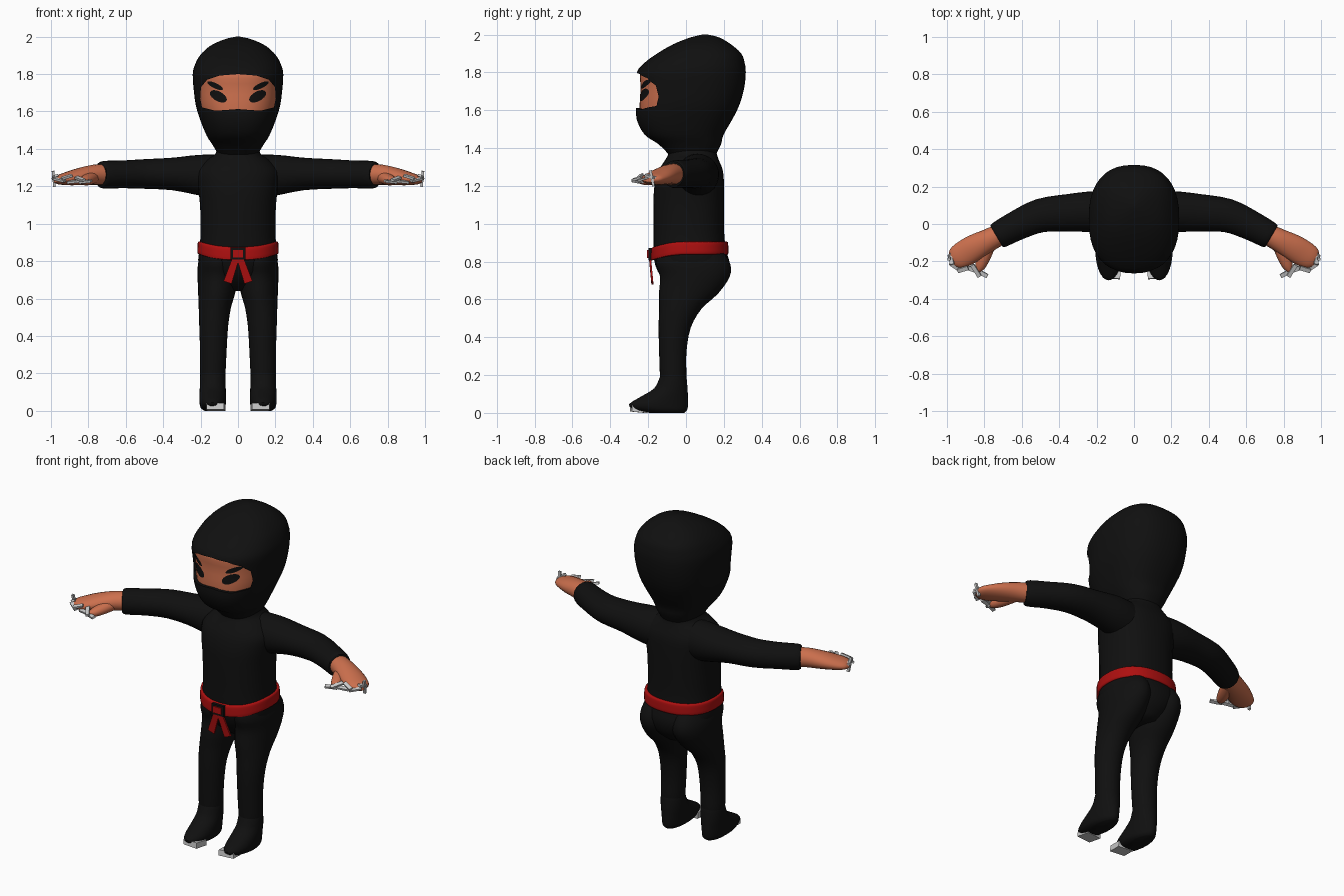
import bpy, bmesh, math
from mathutils import Vector, Matrix
from mathutils.bvhtree import BVHTree

if "Cube" in bpy.data.objects:
    bpy.data.objects.remove(bpy.data.objects["Cube"], do_unlink=True)


def material(name, rgb):
    m = bpy.data.materials.new(name)
    m.use_nodes = True
    m.diffuse_color = (*rgb, 1)
    m.node_tree.nodes["Principled BSDF"].inputs["Base Color"].default_value = (*rgb, 1)
    return m


BLACK = material("black cloth", (0.005, 0.005, 0.005))
RED = material("red belt", (0.42, 0.005, 0.005))
SKIN = material("skin", (0.6, 0.16, 0.075))
STEEL = material("pale steel", (0.6, 0.6, 0.6))


def finish(name, bm, mat, smooth=True):
    bmesh.ops.recalc_face_normals(bm, faces=bm.faces)
    me = bpy.data.meshes.new(name)
    bm.to_mesh(me)
    bm.free()
    ob = bpy.data.objects.new(name, me)
    bpy.context.collection.objects.link(ob)
    me.materials.append(mat)
    if smooth:
        bpy.ops.object.select_all(action='DESELECT')
        ob.select_set(True)
        bpy.context.view_layer.objects.active = ob
        bpy.ops.object.shade_smooth_by_angle(angle=math.radians(50))
    return ob


def refine(rows, steps=3):
    """Smooth interpolation through the key sections."""
    out = []
    for i in range(len(rows) - 1):
        a, b, c, d = (rows[max(0, min(j, len(rows) - 1))] for j in range(i - 1, i + 3))
        for k in range(steps):
            t = k / steps
            out.append([q + t * (r - p) / 2 + t * t * (p - 2.5 * q + 2 * r - s / 2)
                        + t ** 3 * (1.5 * (q - r) + (s - p) / 2) for p, q, r, s in zip(a, b, c, d)])
    return out + [list(rows[-1])]


def skin_rings(name, sections, mat, sides=28, power=2.0, dip=None):
    """Joins oval sections, each given as centre and two radius vectors."""
    bm = bmesh.new()
    rings = []
    for centre, u, v in sections:
        ring = []
        for k in range(sides):
            t = math.tau * k / sides
            c, s = math.cos(t), math.sin(t)
            e = 2 / power
            p = centre + u * math.copysign(abs(c) ** e, c) + v * math.copysign(abs(s) ** e, s)
            if dip:
                p.z += dip(p)
            ring.append(bm.verts.new(p))
        rings.append(ring)
    for lo, hi in zip(rings, rings[1:]):
        for k in range(sides):
            n = (k + 1) % sides
            bm.faces.new((lo[k], lo[n], hi[n], hi[k]))
    bm.faces.new(rings[0])
    bm.faces.new(rings[-1])
    return finish(name, bm, mat)


def upright(name, rows, mat, x=0, **kw):
    """Rows: z, y centre, x radius, y radius, and optional x centre."""
    secs = [(Vector((r[4] if len(r) > 4 else x, r[1], r[0])), Vector((r[2], 0, 0)), Vector((0, r[3], 0)))
            for r in refine(rows)]
    return skin_rings(name, secs, mat, **kw)


def limb(name, rows, mat, side, **kw):
    """Rows: x, y, z, flat radius, vertical radius along a path."""
    rows = refine(rows)
    pts = [Vector((side * r[0], r[1], r[2])) for r in rows]
    secs = []
    for i, r in enumerate(rows):
        d = pts[min(i + 1, len(pts) - 1)] - pts[max(i - 1, 0)]
        u = Vector((d.y, -d.x, 0)).normalized()
        secs.append((pts[i], u * r[3], Vector((0, 0, r[4]))))
    return skin_rings(name, secs, mat, **kw)


def box(name, centre, size, mat, angles=(0, 0, 0), taper=1.0):
    bm = bmesh.new()
    bmesh.ops.create_cube(bm, size=1)
    rot = Matrix.Rotation(angles[2], 4, 'Z') @ Matrix.Rotation(angles[1], 4, 'Y') @ Matrix.Rotation(angles[0], 4, 'X')
    for v in bm.verts:
        if v.co.z < 0:
            v.co.x *= taper
        v.co = rot @ Vector(a * b for a, b in zip(v.co, size)) + Vector(centre)
    return finish(name, bm, mat, smooth=False)


# Hood with a face opening, and the face inside it
head = [(1.36, .035, .1, .12), (1.42, .02, .135, .165), (1.47, -.01, .167, .208), (1.55, -.008, .2, .252),
        (1.63, .01, .225, .273), (1.72, .025, .237, .283), (1.8, .028, .242, .288), (1.85, .045, .23, .265),
        (1.9, .07, .203, .222), (1.95, .085, .15, .15), (1.985, .1, .075, .075), (2.0, .1, .012, .012)]
hood = upright("hood", head, BLACK, sides=40, power=2.4)
half = [(0, 1.8), (.1, 1.792), (.165, 1.77), (.198, 1.73), (.202, 1.67), (.192, 1.622), (.12, 1.604), (0, 1.613)]
outline = half + [(-x, z) for x, z in half[-2:0:-1]]
bm = bmesh.new()
front = bm.faces.new([bm.verts.new((x, -.5, z)) for x, z in outline])
pushed = bmesh.ops.extrude_face_region(bm, geom=[front])["geom"]
bmesh.ops.translate(bm, vec=(0, .4, 0), verts=[g for g in pushed if isinstance(g, bmesh.types.BMVert)])
cutter = finish("face_opening_cutter", bm, BLACK, smooth=False)
cutter.hide_render = True
cut = hood.modifiers.new("opening", 'BOOLEAN')
cut.object, cut.operation, cut.solver = cutter, 'DIFFERENCE', 'EXACT'
bpy.context.view_layer.objects.active = hood
bpy.ops.object.modifier_apply(modifier="opening")
bpy.data.objects.remove(cutter, do_unlink=True)
face = upright("face", [(z, y, a - .014, b - .018) for z, y, a, b in head[3:8]], SKIN, sides=40, power=2.4)

# Painted eyes and brows, laid on the face
tree = BVHTree.FromPolygons([v.co for v in face.data.vertices], [p.vertices for p in face.data.polygons])


def painted(name, x, z, length, height, tilt, side):
    bm = bmesh.new()

    def place(t, f):
        a, b = f * length * math.cos(t), f * height * math.sin(t)
        px = side * (x + a * math.cos(tilt) - b * math.sin(tilt))
        pz = z + a * math.sin(tilt) + b * math.cos(tilt)
        hit = tree.ray_cast(Vector((px, -1, pz)), Vector((0, 1, 0)))[0]
        return bm.verts.new((px, hit.y - .005, pz))
    n = 20
    mid = place(0, 0)
    inner, outer = ([place(math.tau * k / n, f) for k in range(n)] for f in (.5, 1))
    for k in range(n):
        j = (k + 1) % n
        bm.faces.new((mid, inner[k], inner[j]))
        bm.faces.new((inner[k], outer[k], outer[j], inner[j]))
    for f in bm.faces:
        f.normal_update()
    ob = finish(name, bm, BLACK)
    if sum(p.normal.y for p in ob.data.polygons) > 0:
        ob.data.flip_normals()


# Torso and neck
upright("torso", [(.64, .05, .06, .1), (.7, .045, .14, .165), (.78, .035, .208, .197), (.86, .02, .207, .192),
                  (.95, .015, .2, .187), (1.1, .015, .203, .187), (1.2, .017, .215, .184), (1.28, .025, .22, .17),
                  (1.34, .032, .17, .14), (1.375, .035, .12, .127), (1.44, .035, .11, .12)],
        BLACK, power=2.3)

# Belt, lower at the front, with knot and tails
upright("belt", [(z, .019, a, b) for z, a, b in ((.838, .2, .19), (.84, .216, .204), (.87, .217, .205),
                                                 (.902, .214, .202), (.904, .2, .19))],
        RED, sides=40, power=2.3, dip=lambda p: -.035 * max(0, -p.y / .19) ** 2)
box("knot_border", (0, -.188, .84), (.08, .02, .064), BLACK)
box("knot", (0, -.195, .84), (.056, .02, .04), RED)

for side, word in ((1, "left"), (-1, "right")):
    painted(word + "_eye", .105, 1.681, .05, .026, .5, side)
    painted(word + "_brow", .122, 1.738, .046, .014, .45, side)
    box(word + "_belt_tail", (side * .034, -.184, .75), (.036, .01, .135), RED,
        (.09, -side * .33, 0), taper=1.25)

    # Leg and shoe
    upright(word + "_leg", [(.16, -.068, .062, .066, .135), (.2, -.068, .068, .07, .135),
                            (.32, -.07, .071, .072, .132), (.45, -.06, .077, .085, .13),
                            (.55, -.03, .086, .112, .124), (.63, .013, .099, .156, .114),
                            (.72, .047, .107, .184, .109), (.79, .037, .105, .196, .108),
                            (.86, .02, .09, .17, .1)], BLACK, x=.13 * side) if side > 0 else None
    upright(word + "_shoe", [(0, -.1, .045, .09), (.015, -.132, .064, .138), (.045, -.145, .071, .156),
                             (.085, -.115, .071, .125), (.13, -.08, .069, .088), (.19, -.068, .067, .07),
                             (.205, -.068, .06, .062)], BLACK, x=.135 * side)
    box(word + "_toe_plate", (side * .118, -.248, .02), (.095, .085, .034), STEEL, (-.1, 0, side * .1))

    # Sleeve, hand and thumb
    limb(word + "_sleeve", [(.08, .055, 1.25, .11, .12), (.21, .065, 1.26, .11, .108), (.35, .06, 1.266, .1, .087),
                            (.5, .045, 1.266, .09, .079), (.62, -.005, 1.264, .08, .074),
                            (.715, -.055, 1.262, .073, .074), (.735, -.066, 1.262, .066, .066)], BLACK, side)
    limb(word + "_hand", [(.69, -.042, 1.262, .055, .055), (.77, -.083, 1.262, .061, .054),
                          (.85, -.125, 1.252, .07, .046), (.91, -.16, 1.242, .07, .036),
                          (.955, -.184, 1.236, .058, .026), (.978, -.196, 1.234, .03, .014)], SKIN, side, sides=20)
    limb(word + "_thumb", [(.77, -.1, 1.25, .035, .035), (.8, -.17, 1.238, .036, .032),
                           (.822, -.225, 1.23, .028, .024), (.834, -.252, 1.228, .012, .012)], SKIN, side, sides=16)

    # Steel finger blades: x, y, z, length, turn, pitch
    blades = [(.815, -.262, 1.225, .07, .5, .1), (.845, -.25, 1.24, .075, 1.0, -.2), (.878, -.238, 1.225, .07, .35, .1),
              (.915, -.243, 1.25, .06, -.3, .3), (.955, -.228, 1.235, .07, .6, -.2), (.978, -.19, 1.25, .055, 1.3, .3),
              (.972, -.155, 1.24, .06, -1.1, -.1)]
    for i, (x, y, z, size, turn, pitch) in enumerate(blades):
        box(f"{word}_finger_blade_{i + 1}", (side * x, y, z), (size, .022, .012), STEEL,
            (.3, side * pitch, side * turn))
    box(word + "_blade_spike", (side * .985, -.18, 1.24), (.014, .014, .085), STEEL, (.2, side * .1, 0))

# Second leg, mirrored
left = bpy.data.objects["left_leg"]
bm = bmesh.new()
bm.from_mesh(left.data)
for v in bm.verts:
    v.co.x *= -1
finish("right_leg", bm, BLACK)
